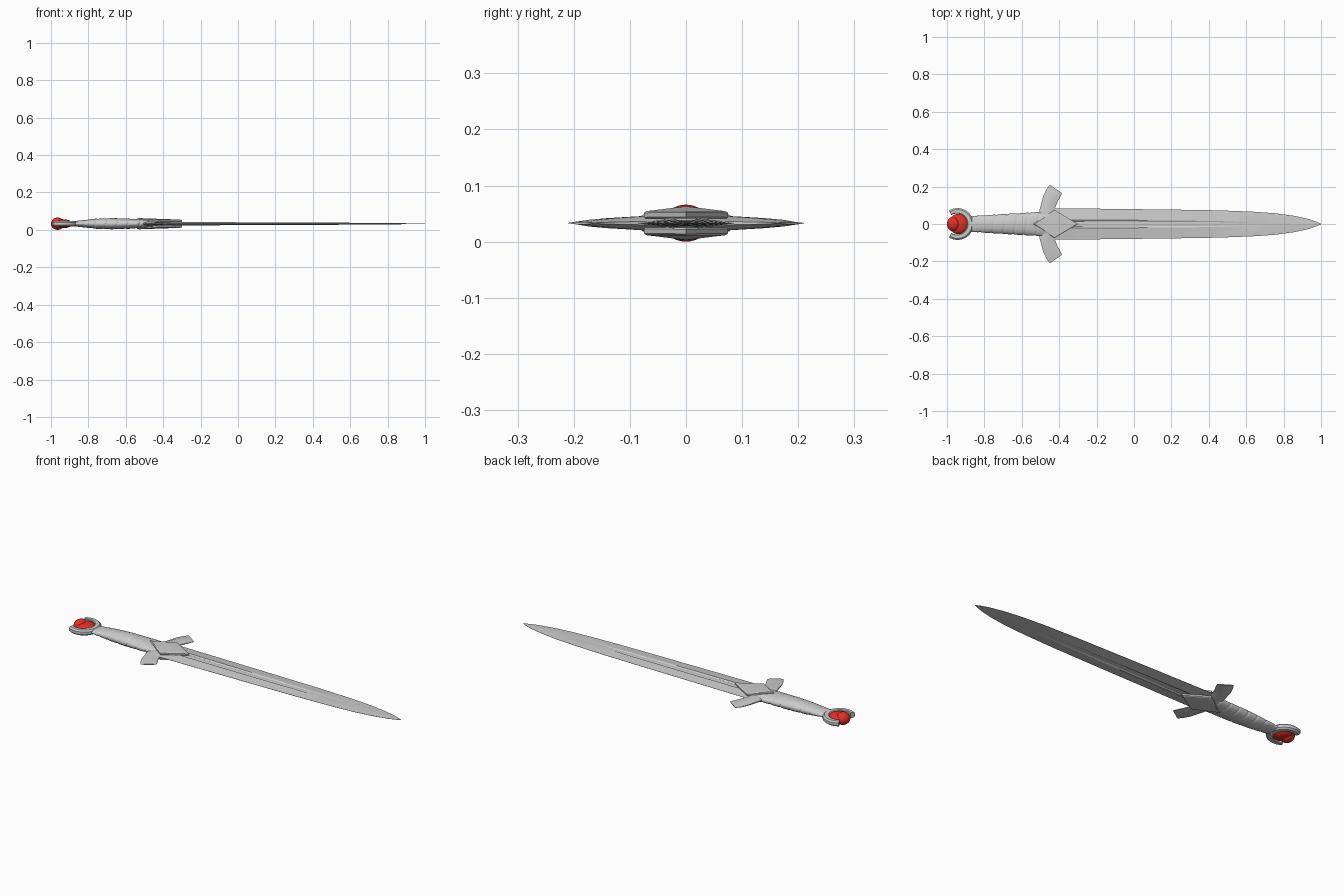
import bpy, bmesh, math
from mathutils import Vector

if "Cube" in bpy.data.objects:
    bpy.data.objects.remove(bpy.data.objects["Cube"])

Z = 0.033  # height of the sword's middle plane


def make(name, bm, angle=30):
    bmesh.ops.recalc_face_normals(bm, faces=bm.faces)
    me = bpy.data.meshes.new(name)
    bm.to_mesh(me)
    bm.free()
    ob = bpy.data.objects.new(name, me)
    ob.location.z = Z
    bpy.context.collection.objects.link(ob)
    bpy.context.view_layer.objects.active = ob
    ob.select_set(True)
    bpy.ops.object.shade_smooth_by_angle(angle=math.radians(angle))
    ob.select_set(False)
    return ob


def loft(name, rings, angle=30):
    """Skin a list of equal-length closed rings and cap both ends."""
    bm = bmesh.new()
    vs = [[bm.verts.new(p) for p in r] for r in rings]
    n = len(vs[0])
    for a, b in zip(vs, vs[1:]):
        for i in range(n):
            j = (i + 1) % n
            bm.faces.new((a[i], a[j], b[j], b[i]))
    bm.faces.new(vs[0])
    bm.faces.new(vs[-1])
    return make(name, bm, angle)


def lerp_table(tab, x):
    for a, b in zip(tab, tab[1:]):
        if x <= b[0]:
            f = (x - a[0]) / (b[0] - a[0])
            return [p + (q - p) * f for p, q in zip(a[1:], b[1:])]
    return list(tab[-1][1:])


# Blade: x, half width, half thickness, groove half width, groove depth
stations = [(-0.5, .085, .010, .022, .005), (-0.3, .083, .009, .022, .005),
            (0.2, .077, .007, .019, .004), (0.45, .073, .006, .016, .003),
            (0.63, .066, .005, .008, 0), (0.75, .058, .004, .007, 0),
            (0.86, .043, .003, .005, 0), (0.94, .025, .002, .003, 0),
            (0.98, .010, .0012, .002, 0), (1.0, .001, .0005, .0004, 0)]
rings = []
for x, w, t, g, d in stations:
    top = [(-w, .0005), (-g, t), (-g * .6, t - d), (0, t - d * .7),
           (g * .6, t - d), (g, t), (w, .0005)]
    sec = top + [(y, -z) for y, z in reversed(top)]
    rings.append([(x, y, z) for y, z in sec])
loft("blade", rings, 20)

# Grip: flattened, swelling handle with a spiral wrap groove
prof = [(-0.89, .042, .012), (-0.84, .044, .018), (-0.76, .049, .027),
        (-0.67, .055, .030), (-0.58, .060, .027), (-0.47, .066, .021)]
rings = []
N, S = 32, 97
for k in range(S):
    x = -0.89 + 0.42 * k / (S - 1)
    w, h = lerp_table(prof, x)
    ring = []
    for i in range(N):
        a = 2 * math.pi * i / N
        u = ((x + 1) * 17 + i / N) % 1
        s = 1 - 0.07 * max(0, 1 - abs(u - .5) / .12)
        ring.append((x, w * s * math.cos(a), h * s * math.sin(a)))
    rings.append(ring)
loft("grip", rings, 35)

# Guard wings: rear point, front point, half thickness, mirrored across y
half = [((-.52, 0), (-.36, 0), .016), ((-.505, .075), (-.43, .065), .013),
        ((-.485, .15), (-.41, .115), .009), ((-.468, .186), (-.395, .143), .006),
        ((-.45, .21), (-.385, .165), .002)]
span = [((a[0], -a[1]), (b[0], -b[1]), t) for a, b, t in reversed(half[1:])] + half
rings = []
for a, b, t in span:
    a, b = Vector((*a, 0)), Vector((*b, 0))
    up = Vector((0, 0, t))
    p, q = a.lerp(b, .3), a.lerp(b, .7)
    e = up * .25
    rings.append([a + e, p + up, q + up, b + e, b - e, q - up, p - up, a - e])
loft("guard_wings", rings, 25)

# Diamond plates on both faces of the guard
diamond = [(-.54, 0, .030), (-.425, -.075, .0215), (-.30, 0, .022), (-.425, .075, .0215)]
for name, s in (("guard_plate_top", 1), ("guard_plate_bottom", -1)):
    bm = bmesh.new()
    rows = []
    for sc, dz in ((.96, -.014), (1, -.011), (1, -.003), (.93, 0)):
        rows.append([bm.verts.new((-.425 + (x + .425) * sc, y * sc, s * (z + dz)))
                     for x, y, z in diamond])
    for a, b in zip(rows, rows[1:]):
        for i in range(4):
            j = (i + 1) % 4
            bm.faces.new((a[i], a[j], b[j], b[i]))
    for r in (rows[0], rows[-1]):  # ridge runs along the blade
        bm.faces.new((r[0], r[1], r[2]))
        bm.faces.new((r[0], r[2], r[3]))
    make(name, bm, 10)

# Crescent pommel, open at the rear
rings = []
for k in range(33):
    a = math.radians(-122 + 244 * k / 32)
    c, s = math.cos(a), math.sin(a)
    ro, ri, h = .085, .056, .015
    sec = [(ri, h * .8), (ri + .004, h), (ro - .008, h), (ro, h * .5)]
    sec += [(r, -z) for r, z in reversed(sec)]
    rings.append([(-.943 + (r * c if r > .07 else r * c - .004), r * s, z) for r, z in sec])
loft("pommel_crescent", rings, 25)

# Red gems: flattened stone in the crescent and a ball at the end
red = bpy.data.materials.new("red_gem")
red.diffuse_color = (0.75, 0.03, 0.02, 1)
red.use_nodes = True
red.node_tree.nodes["Principled BSDF"].inputs["Base Color"].default_value = red.diffuse_color
for name, x, r in (("pommel_stone", -.938, (.053, .054, .024)),
                   ("pommel_ball", -.964, (.036, .040, .033))):
    bm = bmesh.new()
    bmesh.ops.create_uvsphere(bm, u_segments=32, v_segments=16, radius=1)
    bmesh.ops.scale(bm, vec=r, verts=bm.verts)
    bmesh.ops.translate(bm, vec=(x, 0, 0), verts=bm.verts)
    make(name, bm, 60).data.materials.append(red)
